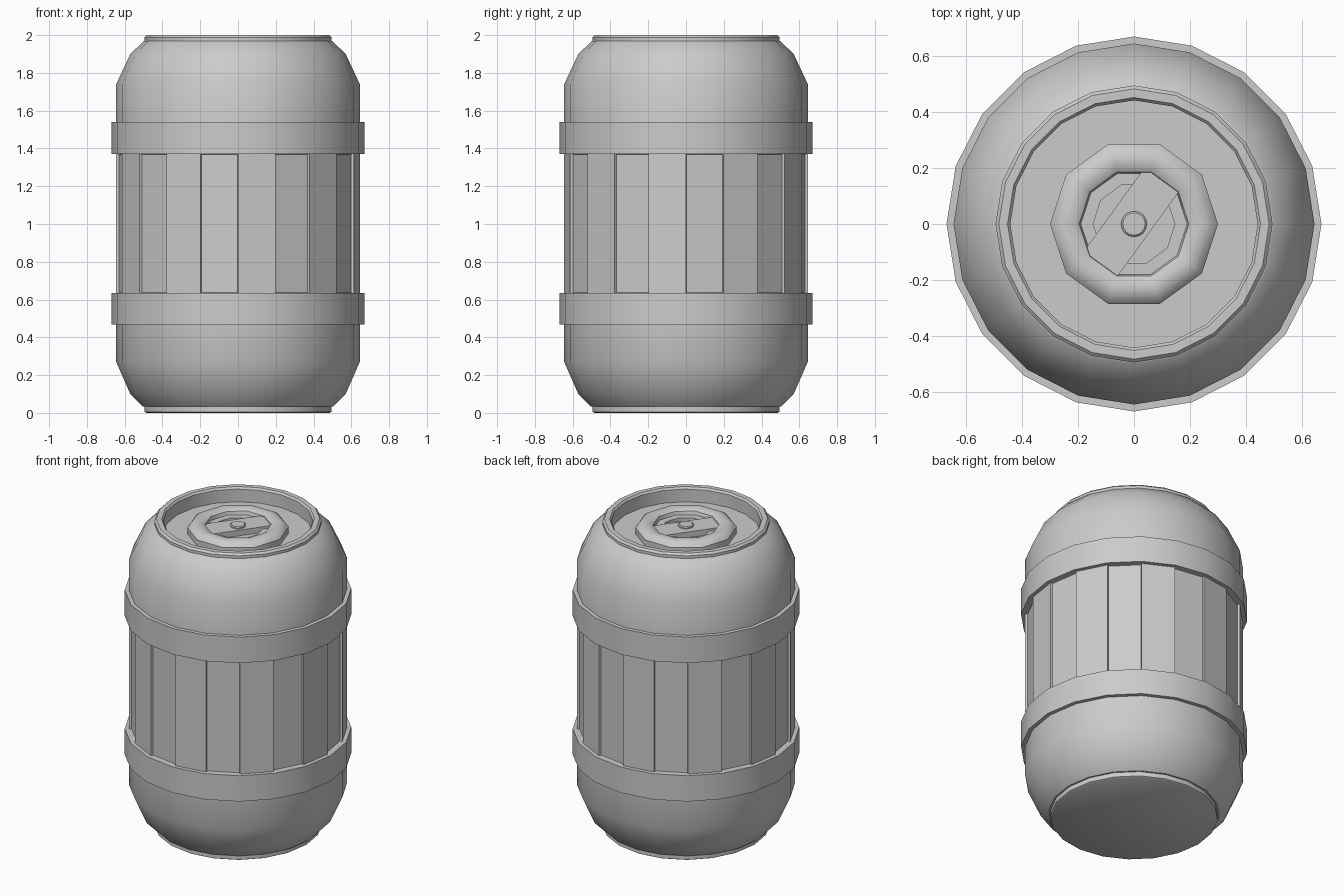
import bpy, bmesh, math
from mathutils import Matrix

if "Cube" in bpy.data.objects:
    bpy.data.objects.remove(bpy.data.objects["Cube"])


def finish(name, bm, smooth=True):
    me = bpy.data.meshes.new(name)
    bm.to_mesh(me)
    bm.free()
    ob = bpy.data.objects.new(name, me)
    bpy.context.collection.objects.link(ob)
    if smooth:
        bpy.ops.object.select_all(action='DESELECT')
        ob.select_set(True)
        bpy.context.view_layer.objects.active = ob
        bpy.ops.object.shade_smooth_by_angle(angle=math.radians(37))
    return ob


def lathe(profile, sides, closed=False, cap_start=False, cap_end=False):
    """Revolve (radius, z) points, listed bottom to top on the outside."""
    bm = bmesh.new()
    rings = [[bm.verts.new((r * math.cos(2 * math.pi * i / sides),
                            r * math.sin(2 * math.pi * i / sides), z))
              for i in range(sides)] for r, z in profile]
    pairs = list(zip(rings, rings[1:]))
    if closed:
        pairs.append((rings[-1], rings[0]))
    for a, b in pairs:
        for i in range(sides):
            j = (i + 1) % sides
            bm.faces.new((a[i], a[j], b[j], b[i]))
    if cap_start:
        bm.faces.new(rings[0][::-1])
    if cap_end:
        bm.faces.new(rings[-1])
    return bm


SIDES = 20

# Rounded bottom with foot
finish("bottom_shell", lathe([(0.485, 0), (0.495, 0.006), (0.495, 0.035), (0.505, 0.035),
                              (0.57, 0.10), (0.645, 0.27), (0.645, 0.55)],
                             SIDES, cap_start=True))

# Rounded top with rim and sunken lid
finish("top_shell", lathe([(0.645, 1.45), (0.645, 1.74), (0.57, 1.90), (0.50, 1.968),
                           (0.495, 1.97), (0.495, 1.988), (0.483, 2.0), (0.452, 2.0),
                           (0.442, 1.988), (0.442, 1.905)],
                          SIDES, cap_end=True))

# Flat staves, every other one recessed
bm = lathe([(0.645, 0.632), (0.645, 1.373)], SIDES)
bm.faces.ensure_lookup_table()
bm.normal_update()
bmesh.ops.inset_individual(bm, faces=[bm.faces[i] for i in range(0, SIDES, 2)],
                           thickness=0.006, depth=-0.014)
finish("staves", bm, smooth=False)

# Two hoops around the body
for name, z0, z1 in (("lower_hoop", 0.467, 0.635), ("upper_hoop", 1.37, 1.54)):
    finish(name, lathe([(0.62, z0), (0.67, z0), (0.67, z1), (0.62, z1)],
                       SIDES, closed=True))

# Ten-sided cap ring with stepped socket
finish("cap_ring", lathe([(0.30, 1.90), (0.30, 1.945), (0.287, 1.96), (0.262, 1.974),
                          (0.235, 1.976), (0.21, 1.97), (0.196, 1.962), (0.19, 1.94),
                          (0.146, 1.94), (0.146, 1.918)],
                         10, cap_end=True))

# Diagonal grip bar across the socket
bm = bmesh.new()
bmesh.ops.create_cube(bm, size=1, matrix=Matrix.Translation((-0.01, 0.008, 1.935))
                      @ Matrix.Rotation(math.radians(54), 4, 'Z')
                      @ Matrix.Diagonal((0.37, 0.15, 0.04, 1)))
finish("grip_bar", bm, smooth=False)

# Centre button
finish("centre_button", lathe([(0.046, 1.95), (0.046, 1.962), (0.04, 1.967)],
                              16, cap_end=True))
